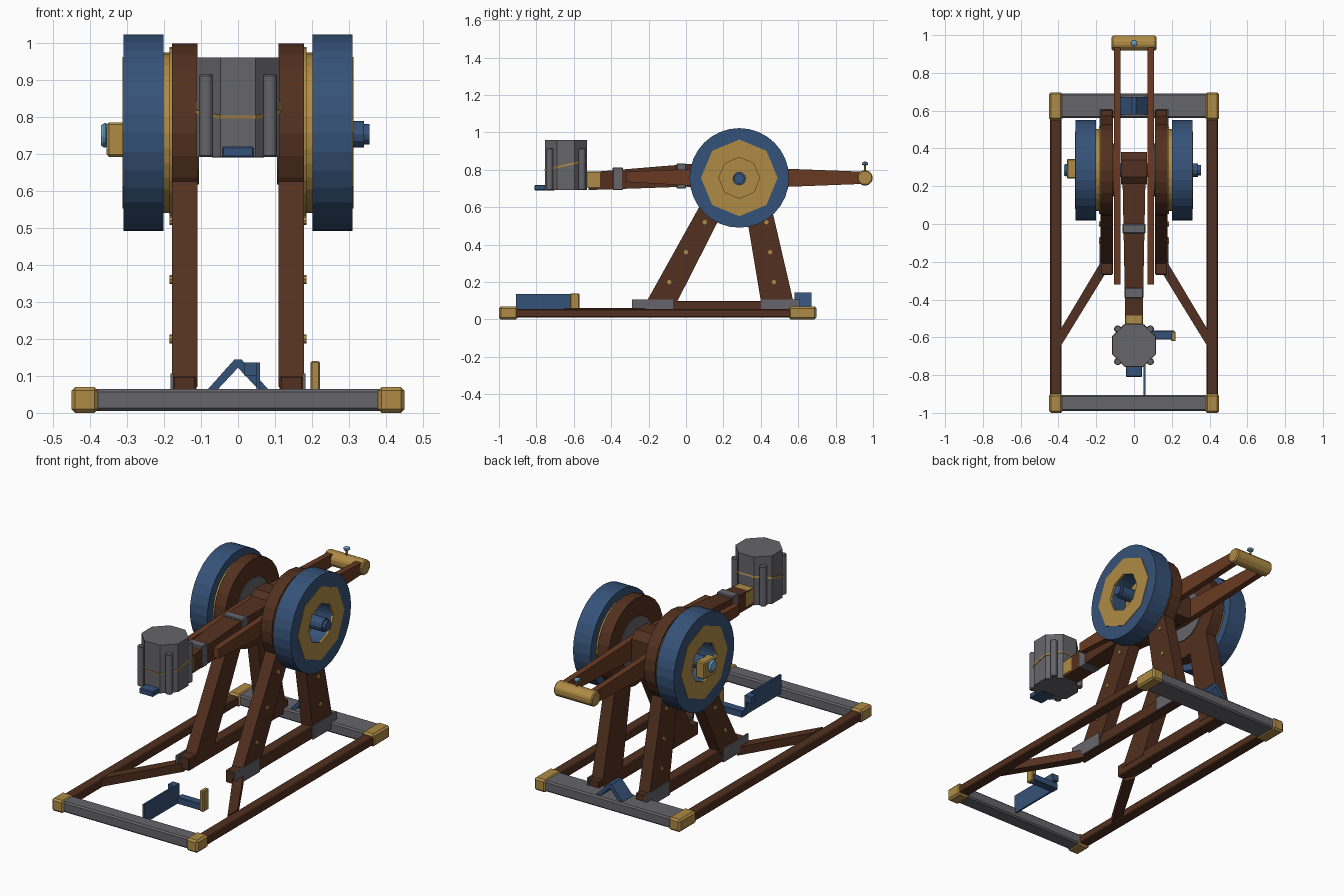
import bpy, bmesh, math
from mathutils import Vector, Matrix

if "Cube" in bpy.data.objects:
    bpy.data.objects.remove(bpy.data.objects["Cube"])

def mat(name, c):
    m = bpy.data.materials.new(name)
    m.diffuse_color = (*c, 1)
    m.use_nodes = True
    m.node_tree.nodes["Principled BSDF"].inputs["Base Color"].default_value = m.diffuse_color
    return m

BROWN = mat("dark_wood", (0.085, 0.030, 0.014))
WOOD = mat("red_wood", (0.14, 0.042, 0.016))
GOLD = mat("brass", (0.43, 0.26, 0.06))
BLUE = mat("blue_paint", (0.036, 0.085, 0.19))
GEM = mat("pale_blue", (0.16, 0.40, 0.62))
GREY = mat("iron", (0.13, 0.13, 0.145))
AX = Vector((0, 0.285, 0.757))      # wheel axis

def finish(name, bm, m, bevel=0):
    bmesh.ops.recalc_face_normals(bm, faces=bm.faces)
    me = bpy.data.meshes.new(name)
    bm.to_mesh(me)
    bm.free()
    me.materials.append(m)
    ob = bpy.data.objects.new(name, me)
    bpy.context.collection.objects.link(ob)
    if bevel:
        b = ob.modifiers.new("bevel", 'BEVEL')
        b.width, b.segments = bevel, 1
    return ob

def box(name, x, y, z, m, bevel=0):
    bm = bmesh.new()
    bmesh.ops.create_cube(bm, size=1)
    for v in bm.verts:
        v.co = Vector(((x[0]+x[1])/2 + v.co.x*(x[1]-x[0]),
                       (y[0]+y[1])/2 + v.co.y*(y[1]-y[0]),
                       (z[0]+z[1])/2 + v.co.z*(z[1]-z[0])))
    return finish(name, bm, m, bevel)

def prism(name, pts, lo, hi, m, axis='x', bevel=0):
    """Extrude a profile: (y,z) along x, (x,z) along y or (x,y) along z."""
    place = {'x': lambda a, b, t: (t, a, b), 'y': lambda a, b, t: (a, t, b), 'z': lambda a, b, t: (a, b, t)}[axis]
    bm = bmesh.new()
    p = [bm.verts.new(place(a, b, lo)) for a, b in pts]
    q = [bm.verts.new(place(a, b, hi)) for a, b in pts]
    bm.faces.new(p)
    bm.faces.new(q)
    for i in range(len(p)):
        j = (i+1) % len(p)
        bm.faces.new((p[i], p[j], q[j], q[i]))
    return finish(name, bm, m, bevel)

def circle(a, b, r, n, ph=0):
    return [(a + r*math.cos(ph + 2*math.pi*i/n), b + r*math.sin(ph + 2*math.pi*i/n)) for i in range(n)]

def ring(name, x0, x1, r_out, r_in, n, m, n_in=None):
    """Hollow disc around the wheel axis."""
    bm = bmesh.new()
    loops = []
    for x, r in ((x0, r_out), (x1, r_out), (x1, r_in), (x0, r_in)):
        pts = circle(AX.y, AX.z, r, n)
        loops.append([bm.verts.new((x, a, b)) for a, b in pts])
    for k in range(4):
        A, B = loops[k], loops[(k+1) % 4]
        for i in range(n):
            j = (i+1) % n
            bm.faces.new((A[i], A[j], B[j], B[i]))
    return finish(name, bm, m)

# base frame
box("front_beam", (-.39, .39), (-.99, -.905), (.005, .065), GREY, .008)
box("rear_beam", (-.39, .39), (.56, .69), (.005, .065), GREY, .008)

for s, side in ((1, "right"), (-1, "left")):
    def X(a, b): return (min(a*s, b*s), max(a*s, b*s))
    box(f"front_corner_cap_{side}", X(.378, .45), (-1, -.9), (0, .07), GOLD, .01)
    box(f"rear_corner_cap_{side}", X(.378, .45), (.55, .697), (0, .07), GOLD, .01)
    box(f"side_rail_{side}", X(.385, .445), (-.91, .56), (.01, .056), BROWN, .005)
    prism(f"diagonal_brace_{side}", [(s*.39, -.65), (s*.39, -.56), (s*.175, -.2), (s*.15, -.26)],
          .015, .062, BROWN, 'z')

    # A-frame: foot rail, legs, plates, studs
    box(f"foot_rail_{side}", X(.112, .176), (-.27, .605), (.03, .1), BROWN, .005)
    prism(f"front_leg_{side}", [(-.225, .07), (-.06, .07), (.26, .70), (.17, .78)], *X(.11, .178), BROWN)
    prism(f"rear_leg_{side}", [(.405, .07), (.58, .07), (.42, .76), (.30, .70)], *X(.11, .178), BROWN)
    for y0, y1, part in ((-.29, -.07, "front"), (.4, .61, "rear")):
        box(f"{part}_foot_plate_{side}", X(.174, .183), (y0, y1), (.03, .107), GREY)
    for y, z in ((.1, .52), (0, .36), (-.09, .2), (.43, .52), (.45, .36), (.47, .2)):
        prism(f"leg_stud_{side}", circle(y, z, .012, 8), *X(.17, .185), GOLD)

    # bearing hub and wheel
    prism(f"hub_{side}", circle(AX.y, AX.z, .242, 24), *X(.11, .178), BROWN)
    prism(f"hub_inner_plate_{side}", circle(AX.y, AX.z, .14, 16), *X(.105, .12), GREY)
    prism(f"hub_inner_brass_{side}", circle(AX.y, AX.z, .232, 32), *X(.176, .185), GOLD)
    prism(f"hub_outer_brass_{side}", circle(AX.y, AX.z, .217, 32), *X(.184, .205), GOLD)
    wheel = ring(f"wheel_{side}", *X(.202, .31), .266, .11, 32, BLUE)
    ring(f"wheel_face_brass_{side}", *X(.30, .3125), .205, .109, 8, GOLD)

    # twin side bars of the arm
    prism(f"arm_side_bar_{side}", [(-.32, .735), (-.32, .79), (.3, .815), (.95, .79), (.95, .725), (.3, .7)],
          *X(.072, .106), WOOD)

# axle and its ends
prism("axle", circle(AX.y, AX.z - .004, .036, 12), -.31, .34, BLUE)
prism("axle_end", circle(AX.y, AX.z - .004, .028, 12), .34, .356, BLUE)
box("axle_block", (-.355, -.3), (.24, .345), (.692, .785), GOLD, .006)
prism("axle_gem", circle(AX.y, .75, .036, 8), -.37, -.35, GEM, bevel=.008)

# throwing arm, tapering towards the head
arm = prism("arm_beam", [(-.52, .692), (-.52, .787), (0, .83), (.3, .835), (.3, .69), (0, .71)],
            -.056, .056, BROWN)
for v in arm.data.vertices:
    v.co.x *= 1 + v.co.y*.35
prism("arm_pivot_block", [(.21, .70), (.21, .83), (.25, .86), (.34, .86), (.38, .82), (.38, .69)],
      -.07, .07, BROWN)
box("arm_head_collar", (-.047, .047), (-.535, -.395), (.705, .79), GOLD, .004)
box("arm_front_band", (-.05, .05), (-.392, -.338), (.692, .813), GREY, .004)
box("arm_rear_band", (-.06, .06), (-.05, 0), (.7, .835), GREY, .004)
prism("arm_end_roller", circle(.957, .757, .043, 8, math.pi/8), -.118, .118, GOLD, bevel=.006)

# small gem on the end roller
bm = bmesh.new()
bmesh.ops.create_icosphere(bm, subdivisions=1, radius=.02,
                           matrix=Matrix.Translation((0, .957, .833)) @ Matrix.Diagonal((1, 1, .6, 1)))
finish("roller_gem", bm, GEM)
prism("roller_gem_pin", circle(0, .957, .006, 6), .79, .83, GOLD, 'z')

# hammer head with ribs, tilted wire hoop and lip
C = (0, -.642)
prism("head", circle(*C, .122, 8, math.pi/8), .692, .96, GREY, 'z')
for i in range(4):
    a = math.pi/4 + i*math.pi/2
    prism("head_rib", circle(C[0] + .122*math.cos(a), C[1] + .122*math.sin(a), .02, 8),
          .692, .915, GREY, 'z', .004)
hoop = prism("head_hoop", circle(0, 0, .126, 8, math.pi/8), -.005, .005, GOLD, 'z')
hoop.location = (*C, .825)
hoop.rotation_euler = (math.radians(13), 0, 0)
box("head_lip", (-.043, .043), (-.81, -.7), (.69, .72), BLUE, .004)

# trigger plate, crossbar and post
box("trigger_plate", (.05, .06), (-.91, -.6), (.03, .136), BLUE)
box("trigger_catch", (.018, .06), (-.64, -.6), (.1, .136), BLUE)
box("trigger_bar", (.05, .215), (-.612, -.565), (.025, .062), BLUE, .003)
box("trigger_post", (.196, .221), (-.62, -.57), (.025, .14), GOLD, .004)

# chevron on the rear beam
prism("rear_chevron", [(-.085, .06), (-.01, .144), (.01, .144), (.085, .06), (.058, .06), (0, .122), (-.058, .06)],
      .58, .672, BLUE, 'y')
